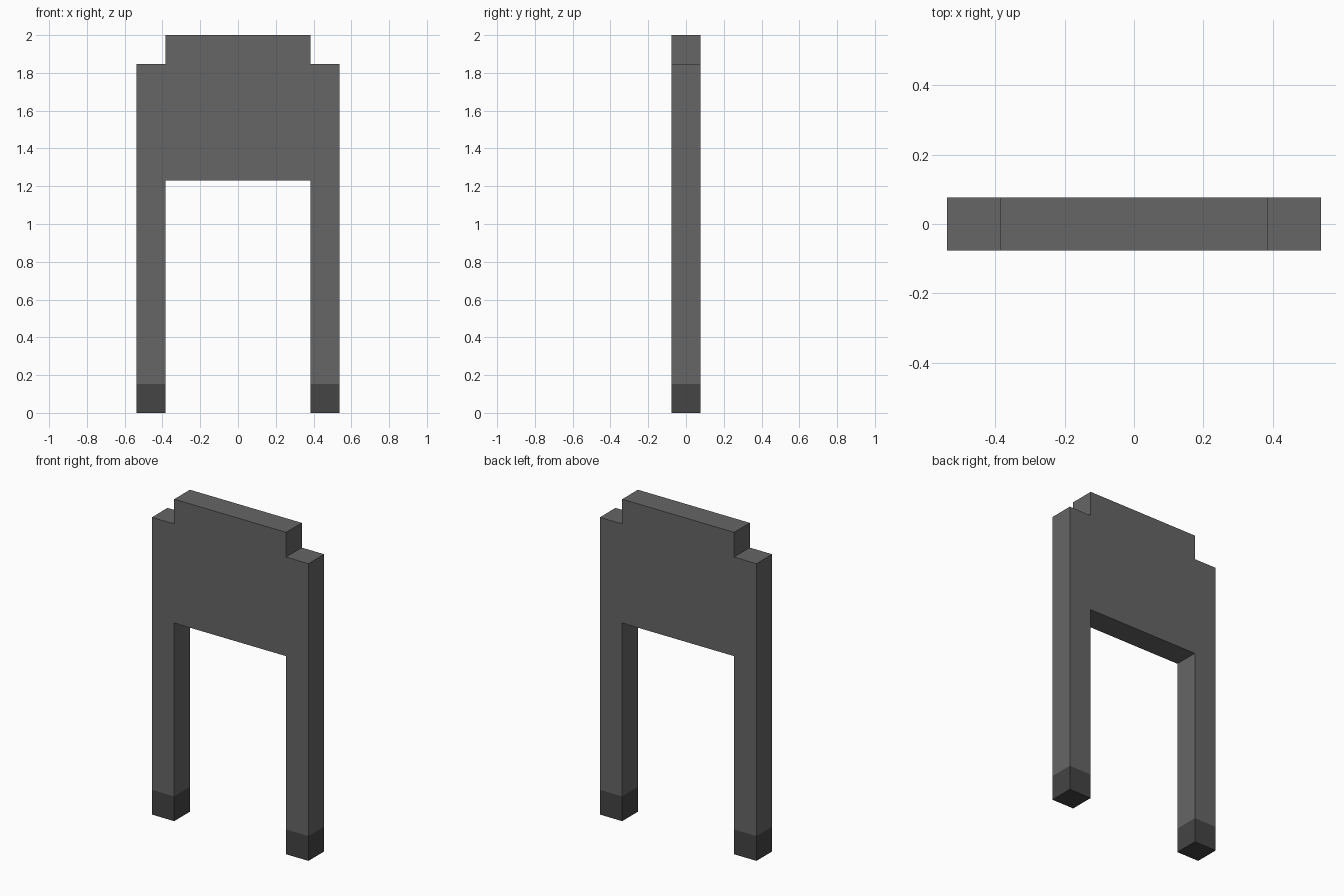
import bpy

cube = bpy.data.objects.get("Cube")
if cube:
    bpy.data.objects.remove(cube, do_unlink=True)

U = 2 / 13  # one block: the model is 13 blocks tall


def material(name, value):
    mat = bpy.data.materials.new(name)
    mat.use_nodes = True
    colour = (value, value, value, 1)
    mat.diffuse_color = colour
    bsdf = mat.node_tree.nodes["Principled BSDF"]
    bsdf.inputs["Base Color"].default_value = colour
    bsdf.inputs["Roughness"].default_value = 0.8
    return mat


def box(name, x, bottom, width, height, mat):
    """Box one block deep, measured in blocks."""
    bpy.ops.mesh.primitive_cube_add(size=1, location=(x * U, 0, (bottom + height / 2) * U))
    obj = bpy.context.object
    obj.name = name
    obj.scale = (width * U, U, height * U)
    bpy.ops.object.transform_apply(location=False, rotation=False, scale=True)
    obj.data.materials.append(mat)
    return obj


grey = material("mid grey", 0.133)
dark = material("dark grey", 0.058)

# Broad panel, rising one block above the posts
box("panel", 0, 8, 5, 5, grey)

# Side posts with dark feet
for side, x in (("left", 3), ("right", -3)):
    box(side + "_post", x, 1, 1, 11, grey)
    box(side + "_foot", x, 0, 1, 1, dark)
